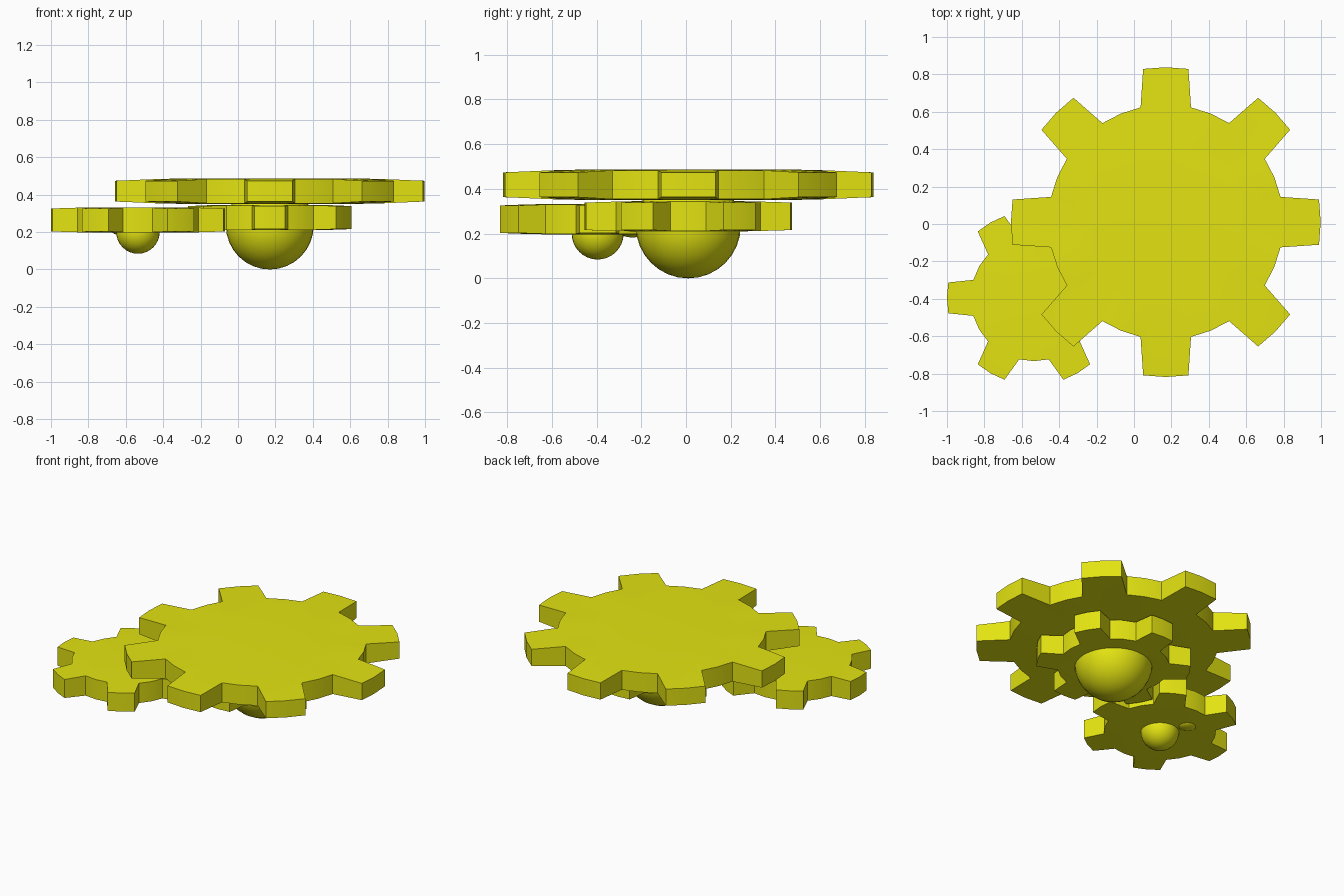
import bpy, bmesh, math

if "Cube" in bpy.data.objects:
    bpy.data.objects.remove(bpy.data.objects["Cube"])

yellow = bpy.data.materials.new("yellow")
yellow.diffuse_color = (0.77, 0.77, 0.006, 1)
yellow.use_nodes = True
yellow.node_tree.nodes["Principled BSDF"].inputs["Base Color"].default_value = yellow.diffuse_color


def finish(obj):
    obj.data.materials.append(yellow)
    bpy.ops.object.select_all(action='DESELECT')
    obj.select_set(True)
    bpy.context.view_layer.objects.active = obj
    bpy.ops.object.shade_smooth_by_angle(angle=math.radians(30))


def gear(name, center, z0, z1, teeth, tip, root, tip_half, root_half, start, drop):
    """Solid gear with tapered teeth that thin slightly towards the tips."""
    pitch = 360 / teeth
    # one tooth: (angle, radius, thinning) followed by the middle of the valley
    steps = [(-root_half, root, drop * 0.3), (-tip_half, tip, drop), (0, tip, drop),
             (tip_half, tip, drop), (root_half, root, drop * 0.3),
             (pitch / 2, root, drop * 0.3)]
    n = len(steps) * teeth
    bm = bmesh.new()

    def ring(side, inner):
        verts = []
        for t in range(teeth):
            for ang, rad, d in steps:
                if inner:
                    rad, d = root * 0.72, 0
                a = math.radians(start + t * pitch + ang)
                z = z1 - d if side else z0 + d
                verts.append(bm.verts.new((center[0] + rad * math.cos(a),
                                           center[1] + rad * math.sin(a), z)))
        # tooth roots and inner disc are separate rings so the tips can thin
        return verts

    bot_in, bot, top, top_in = ring(0, 1), ring(0, 0), ring(1, 0), ring(1, 1)
    for lo, hi in ((bot_in, bot), (bot, top), (top, top_in)):
        for i in range(n):
            j = (i + 1) % n
            bm.faces.new((lo[i], lo[j], hi[j], hi[i]))
    bm.faces.new(top_in)
    bm.faces.new(bot_in[::-1])
    bmesh.ops.recalc_face_normals(bm, faces=bm.faces)
    mesh = bpy.data.meshes.new(name)
    bm.to_mesh(mesh)
    bm.free()
    obj = bpy.data.objects.new(name, mesh)
    bpy.context.collection.objects.link(obj)
    finish(obj)


def ball(name, loc, r, flat=1.0):
    bpy.ops.mesh.primitive_uv_sphere_add(segments=32, ring_count=16, radius=r, location=loc)
    obj = bpy.context.object
    obj.name = name
    obj.scale.z = flat
    finish(obj)


MAIN, SIDE = (0.17, 0.01), (-0.535, -0.395)

# Gears
gear("large_gear", MAIN, 0.35, 0.487, 8, 0.828, 0.628, 8.4, 12.4, 0, 0.013)
gear("middle_gear", MAIN, 0.21, 0.345, 6, 0.465, 0.338, 10.2, 16.5, 90, 0.006)
gear("side_gear", SIDE, 0.197, 0.332, 6, 0.465, 0.338, 10.2, 16.5, 0, 0.006)

# Rounded axle ends below the gears
ball("large_axle_ball", (*MAIN, 0.235), 0.235)
ball("side_axle_ball", (*SIDE, 0.2), 0.116)
ball("small_stud", (-0.62, -0.24, 0.205), 0.055, 0.4)
